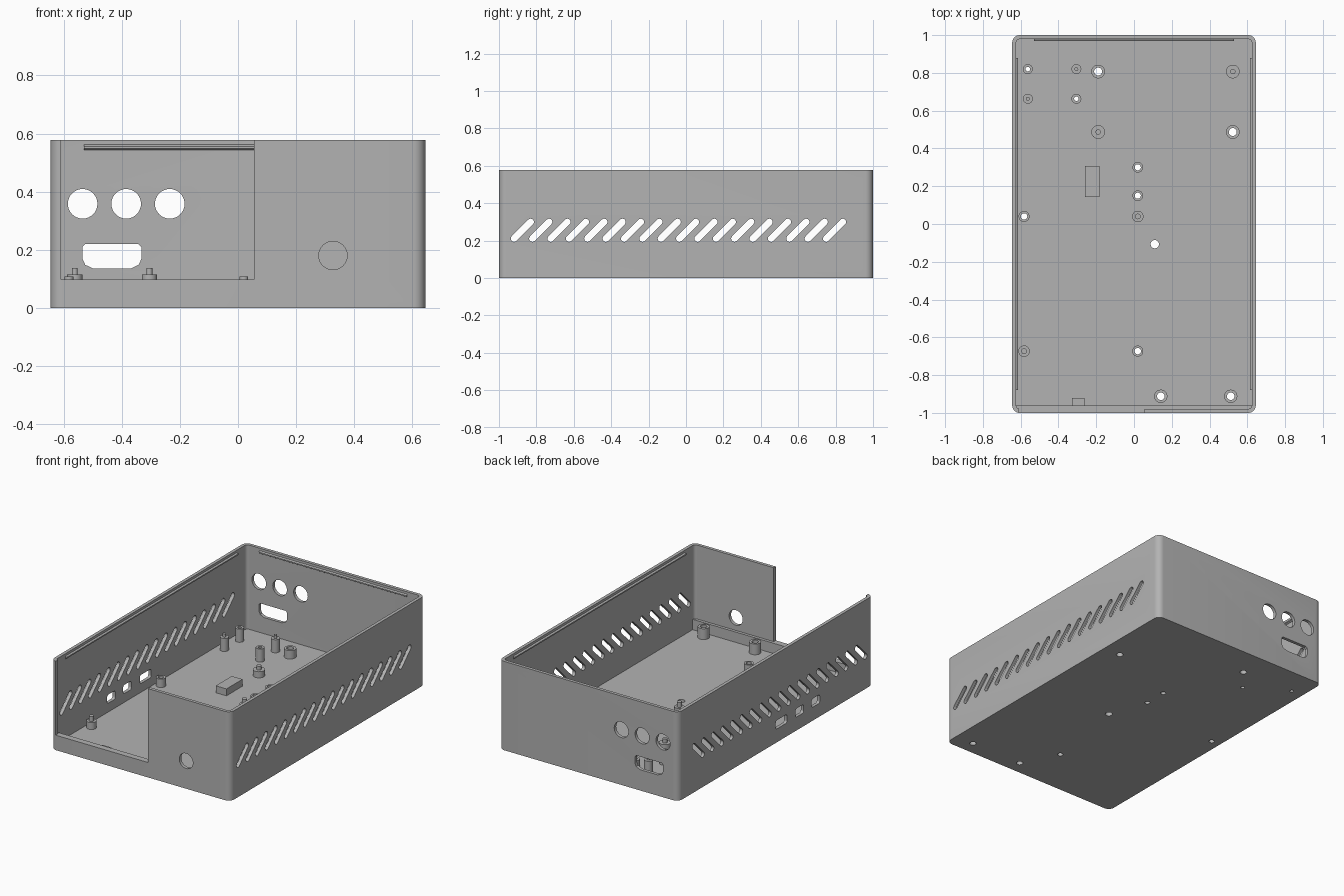
import bpy, bmesh, math

if "Cube" in bpy.data.objects:
    bpy.data.objects.remove(bpy.data.objects["Cube"])

grey = bpy.data.materials.new("grey plastic")
grey.diffuse_color = (0.45, 0.45, 0.45, 1)
grey.use_nodes = True
grey.node_tree.nodes["Principled BSDF"].inputs["Base Color"].default_value = grey.diffuse_color

W, L, H = 0.645, 1.0, 0.577      # half width, half length, height
WALL, FLOOR, SILL = 0.021, 0.03, 0.097


def finish(name, bm):
    bmesh.ops.recalc_face_normals(bm, faces=bm.faces)
    me = bpy.data.meshes.new(name)
    bm.to_mesh(me)
    bm.free()
    me.materials.append(grey)
    ob = bpy.data.objects.new(name, me)
    bpy.context.collection.objects.link(ob)
    return ob


def smooth(ob):
    bpy.ops.object.select_all(action='DESELECT')
    ob.select_set(True)
    bpy.context.view_layer.objects.active = ob
    bpy.ops.object.shade_smooth_by_angle(angle=math.radians(30))


def prism(bm, pts, lo, hi, axis):
    """Extrude a 2D outline along an axis."""
    def place(p, h):
        a, b = p
        return {'x': (h, a, b), 'y': (a, h, b), 'z': (a, b, h)}[axis]
    bottom = [bm.verts.new(place(p, lo)) for p in pts]
    top = [bm.verts.new(place(p, hi)) for p in pts]
    bm.faces.new(bottom[::-1])
    bm.faces.new(top)
    n = len(pts)
    for i in range(n):
        j = (i + 1) % n
        bm.faces.new((bottom[i], bottom[j], top[j], top[i]))


def rounded(cx, cy, hx, hy, r, seg=8):
    pts = []
    for k, (sx, sy) in enumerate(((1, 1), (-1, 1), (-1, -1), (1, -1))):
        for i in range(seg + 1):
            a = math.pi / 2 * (k + i / seg)
            pts.append((cx + sx * (hx - r) + r * math.cos(a),
                        cy + sy * (hy - r) + r * math.sin(a)))
    return pts


def circle(cx, cy, r, n=32):
    return [(cx + r * math.cos(2 * math.pi * i / n), cy + r * math.sin(2 * math.pi * i / n))
            for i in range(n)]


def slot(cx, cy, half, r, angle, seg=8):
    pts = []
    for side in (0, 1):
        base = angle + math.pi * side
        for i in range(seg + 1):
            a = base - math.pi / 2 + math.pi * i / seg
            pts.append((cx + half * math.cos(base) + r * math.cos(a),
                        cy + half * math.sin(base) + r * math.sin(a)))
    return pts


def box(name, x0, x1, y0, y1, z0, z1):
    bm = bmesh.new()
    prism(bm, [(x0, y0), (x1, y0), (x1, y1), (x0, y1)], z0, z1, 'z')
    return finish(name, bm)


# Posts: x, y, outer radius, inner radius, top height
hollow_posts = [(-.562, .82, .026, .012, .115), (-.305, .663, .026, .012, .115),
                (-.19, .807, .036, .021, .085), (.523, .487, .036, .021, .085),
                (.02, .30, .028, .016, .085), (.02, .15, .028, .016, .085),
                (-.582, .04, .029, .017, .085), (.02, -.673, .029, .017, .085),
                (.142, -.912, .035, .02, .10), (.512, -.912, .035, .02, .10)]
# Posts with a locating pin: x, y, radius, pin radius, shoulder height, pin height
pin_posts = [(-.305, .82, .026, .01, .115, .137), (-.562, .663, .026, .01, .115, .137),
             (.523, .807, .036, .014, .07, .095), (-.19, .487, .036, .014, .07, .095),
             (.02, .04, .03, .015, .075, .107), (-.582, -.673, .03, .015, .075, .107)]

# Enclosure shell
bm = bmesh.new()
prism(bm, rounded(0, 0, W, L, .04), 0, H, 'z')
shell = finish("enclosure_shell", bm)

# Cavity
cavity = bmesh.new()
prism(cavity, rounded(0, 0, W - WALL, L - WALL, .02), FLOOR, 1, 'z')

# Front opening
opening = bmesh.new()
prism(opening, [(-.61, SILL), (.055, SILL), (.055, 1), (-.61, 1)], -1.1, -.95, 'y')

# Vents, ports and screw holes
holes = bmesh.new()
for i in range(18):
    outline = slot(-.875 + i * .0982, .255, .063, .0175, math.pi / 4)
    for lo, hi in ((-.7, -.59), (.59, .7)):
        prism(holes, outline, lo, hi, 'x')
for y, hw in ((-.41, .042), (-.245, .042), (-.058, .058)):
    prism(holes, rounded(y, .115, hw, .028, .014), -.7, -.61, 'x')
for x in (-.535, -.385, -.235):
    prism(holes, circle(x, .358, .051), .9, 1.1, 'y')
prism(holes, [(-.535, .21), (-.525, .22), (-.343, .22), (-.333, .21), (-.333, .168),
              (-.342, .148), (-.37, .135), (-.498, .135), (-.526, .148), (-.535, .168)],
      .9, 1.1, 'y')
prism(holes, circle(.327, .18, .049), -1.1, -.94, 'y')
for x, y, _, r, _ in hollow_posts + [(.11, -.107, 0, .022, 0)]:
    prism(holes, circle(x, y, r), -.05, .05, 'z')

for name, cut in (("cavity", cavity), ("opening", opening), ("holes", holes)):
    cutter = finish(name + "_cutter", cut)
    cutter.hide_render = True
    mod = shell.modifiers.new(name, 'BOOLEAN')
    mod.object = cutter
    mod.operation = 'DIFFERENCE'
    mod.solver = 'EXACT'
    bpy.context.view_layer.objects.active = shell
    bpy.ops.object.modifier_apply(modifier=name)
    bpy.data.objects.remove(cutter)
smooth(shell)


def lathe(name, x, y, profile, n=32, closed=False):
    """Spin a radius/height profile around a vertical axis."""
    bm = bmesh.new()
    rings = [[bm.verts.new((px, py, z)) for px, py in circle(x, y, r, n)] for r, z in profile]
    pairs = list(zip(rings, rings[1:]))
    if closed:
        pairs.append((rings[-1], rings[0]))
    else:
        bm.faces.new(rings[0])
        bm.faces.new(rings[-1])
    for a, b in pairs:
        for i in range(n):
            j = (i + 1) % n
            bm.faces.new((a[i], a[j], b[j], b[i]))
    smooth(finish(name, bm))


z0 = FLOOR - .005
for x, y, ro, ri, top in hollow_posts:
    lathe("screw_post", x, y, [(ro, z0), (ro, top), (ri, top), (ri, z0)], closed=True)
for x, y, r, rp, shoulder, top in pin_posts:
    lathe("pin_post", x, y, [(r, z0), (r, shoulder), (rp, shoulder), (rp, top)])

# Sill behind the front wall, floor block and small front catch
box("front_sill", -W + .015, W - .015, -L + .015, -.96, z0, SILL)
box("floor_block", -.26, -.183, .143, .308, z0, .075)
box("front_catch", -.327, -.262, -.962, -.922, z0, .08)

# Snap ridges under the rim
for side, name in ((-1, "left_ridge"), (1, "right_ridge")):
    bm = bmesh.new()
    prism(bm, [(side * .63, .565), (side * .614, .556), (side * .614, .548), (side * .63, .539)],
          -.88, .88, 'y')
    finish(name, bm)
bm = bmesh.new()
prism(bm, [(.985, .565), (.97, .556), (.97, .548), (.985, .539)], -.53, .53, 'x')
finish("rear_ridge", bm)
